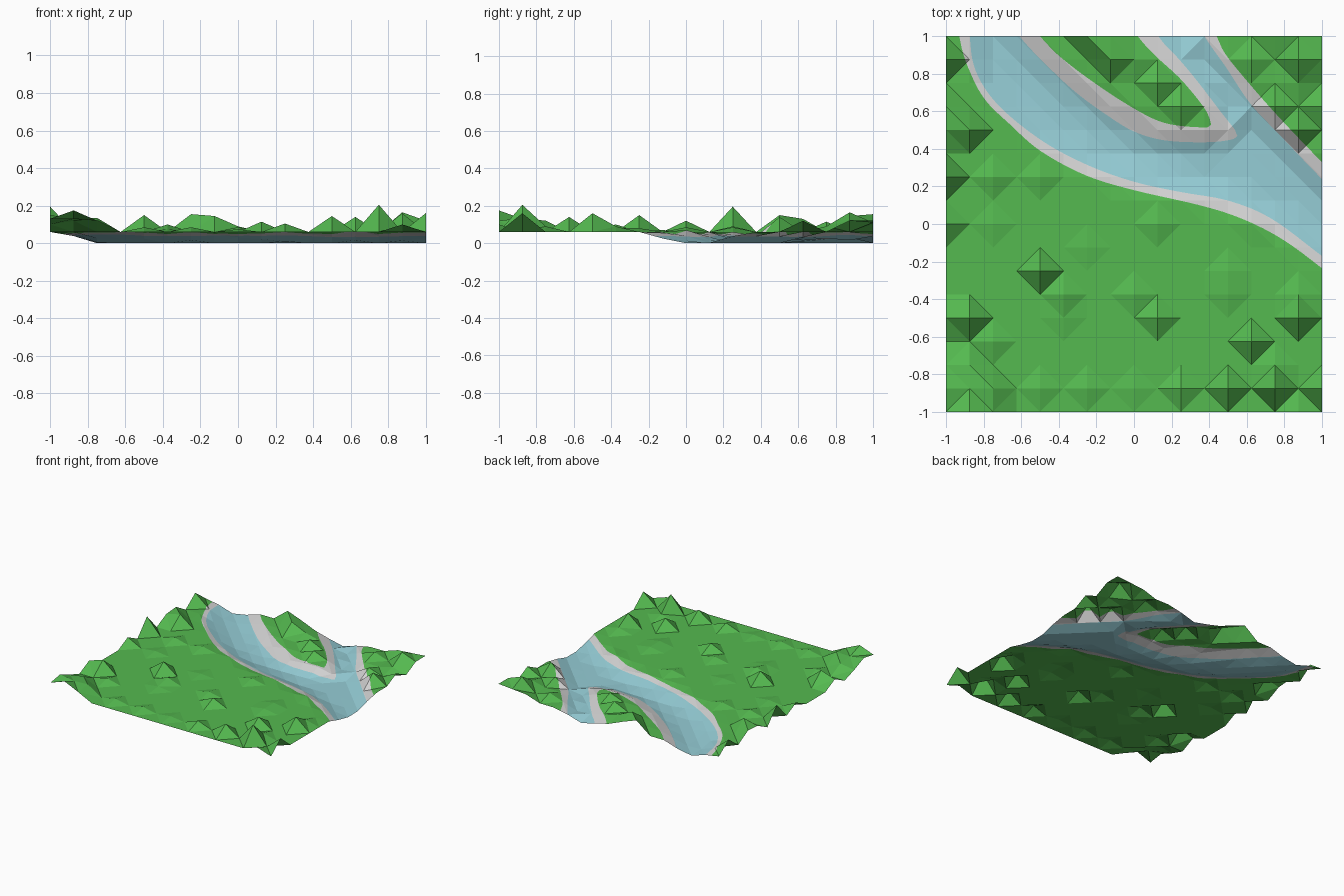
import bpy, bmesh, math
from mathutils import Vector

if "Cube" in bpy.data.objects:
    bpy.data.objects.remove(bpy.data.objects["Cube"])

N, STEP, FLAT = 16, 0.125, 0.06


def material(name, rgb):
    m = bpy.data.materials.new(name)
    m.diffuse_color = (*rgb, 1)
    m.use_nodes = True
    m.node_tree.nodes["Principled BSDF"].inputs["Base Color"].default_value = m.diffuse_color
    return m


def smooth(pts, n=4):
    """Catmull-Rom curve through an open row of points."""
    p = [Vector(q) for q in [pts[0]] + pts + [pts[-1]]]
    out = []
    for a, b, c, d in zip(p, p[1:], p[2:], p[3:]):
        for k in range(n):
            t = k / n
            out.append(0.5 * (2 * b + (c - a) * t + (2 * a - 5 * b + 4 * c - d) * t * t
                              + (3 * b - a - 3 * c + d) * t ** 3))
    out.append(p[-1])
    return [(v.x, v.y) for v in out]


def field(polys):
    """Signed distance to the land outlines: positive on land."""
    segs = [(a, b) for p in polys for a, b in zip(p, p[1:] + p[:1])]

    def f(x, y):
        best, inside = 9.0, False
        for (ax, ay), (bx, by) in segs:
            dx, dy = bx - ax, by - ay
            t = ((x - ax) * dx + (y - ay) * dy) / (dx * dx + dy * dy + 1e-12)
            t = min(1, max(0, t))
            best = min(best, (ax + t * dx - x) ** 2 + (ay + t * dy - y) ** 2)
            if (ay > y) != (by > y) and x < ax + (y - ay) * dx / dy:
                inside = not inside
        return math.sqrt(best) * (1 if inside else -1)
    return f


def land(south, island, east):
    return field([smooth(south) + [(2, -2), (-2, -2), (-2, 1.5)],
                  smooth(island),
                  smooth(east) + [(2, 1.5)]])


# Grass outlines: south meadow, spit between the streams, east meadow
grass = land(
    [(-.97, 1.3), (-.93, 1), (-.89, .85), (-.8, .67), (-.66, .53), (-.5, .39), (-.26, .26),
     (0, .18), (.35, .1), (.57, .03), (.78, -.075), (1, -.235), (1.3, -.48)],
    [(-.75, 1.3), (-.5, 1), (-.375, .875), (-.18, .73), (0, .615), (.14, .545), (.27, .52),
     (.41, .515), (.41, .53), (.38, .61), (.25, .77), (.12, .89), (.02, 1), (-.2, 1.3)],
    [(.3, 1.3), (.44, 1), (.49, .9), (.62, .74), (.78, .56), (1, .33), (1.3, .03)])

# Water outlines, one bank width further out
shore = land(
    [(-.9, 1.3), (-.875, 1), (-.845, .82), (-.73, .64), (-.5, .45), (-.25, .315),
     (0, .225), (.25, .17), (.5, .125), (.73, .03), (1, -.17), (1.3, -.4)],
    [(-.85, 1.3), (-.61, 1), (-.49, .87), (-.315, .705), (-.13, .57), (.005, .49),
     (.165, .445), (.38, .435), (.52, .45), (.55, .48), (.46, .6), (.33, .77),
     (.22, .9), (.13, 1), (-.05, 1.3)],
    [(.2, 1.3), (.375, 1), (.49, .835), (.62, .64), (.78, .47), (1, .24), (1.3, -.06)])

# Hill tops: row from the back -> {column: height}
hills = {
    0: {6: .155, 7: .11, 14: .1, 15: .11, 16: .12},
    1: {0: .15, 7: .145, 8: .09, 13: .1, 15: .165, 16: .12},
    2: {9: .115, 15: .09},
    3: {0: .13, 10: .105, 14: .1, 16: .12},
    4: {0: .12, 1: .15, 15: .14},
    6: {0: .195, 2: .09, 4: .085},
    8: {0: .12, 2: .075, 9: .085, 13: .07},
    9: {6: .07},
    10: {4: .15, 12: .08},
    11: {5: .1, 8: .085, 12: .08, 15: .09},
    12: {0: .12, 1: .16, 5: .075, 9: .115, 15: .16},
    13: {2: .09, 13: .14},
    14: {0: .1, 1: .12, 14: .09},
    15: {0: .15, 1: .13, 2: .135, 4: .085, 6: .085, 8: .075, 10: .105, 12: .145, 14: .205, 16: .16},
    16: {0: .13, 1: .175, 2: .12, 15: .1},
}


def height(i, j):
    if i in hills.get(j, {}):
        return hills[j][i]
    d = grass(-1 + i * STEP, 1 - j * STEP)
    return FLAT * (1 - min(1, max(0, -d / 0.15)))


# Coarse faceted ground; each square is split along its shorter diagonal
bm = bmesh.new()
v = [[bm.verts.new((-1 + i * STEP, 1 - j * STEP, height(i, j))) for i in range(N + 1)]
     for j in range(N + 1)]
for j in range(N):
    for i in range(N):
        a, b, c, d = v[j + 1][i], v[j + 1][i + 1], v[j][i + 1], v[j][i]
        if abs(a.co.z - c.co.z) < abs(b.co.z - d.co.z):
            bm.faces.new((a, b, c)), bm.faces.new((a, c, d))
        else:
            bm.faces.new((a, b, d)), bm.faces.new((b, c, d))
bmesh.ops.subdivide_edges(bm, edges=bm.edges[:], cuts=3, use_grid_fill=True)


def paint(f, index):
    """Cut the ground along f = 0 and colour the side where f < 0."""
    val = {}
    for p in bm.verts:
        x = f(p.co.x, p.co.y)
        val[p] = x if abs(x) > 1e-4 else 1e-4
    new = []
    for e in bm.edges[:]:
        a, b = e.verts
        if val[a] * val[b] < 0:
            n = bmesh.utils.edge_split(e, a, val[a] / (val[a] - val[b]))[1]
            val[n] = 0.0
            new.append(n)
    bmesh.ops.connect_verts(bm, verts=new)
    for face in bm.faces:
        if sum(val[p] for p in face.verts) < 0:
            face.material_index = index


paint(grass, 1)
paint(shore, 2)
bmesh.ops.triangulate(bm, faces=[f for f in bm.faces if len(f.verts) > 3])

me = bpy.data.meshes.new("river_valley_ground")
bm.to_mesh(me)
bm.free()
for m in (material("grass_green", (.09, .49, .08)),
          material("bank_grey", (.66, .66, .66)),
          material("water_blue", (.30, .61, .67))):
    me.materials.append(m)
bpy.context.collection.objects.link(bpy.data.objects.new("river_valley_ground", me))
